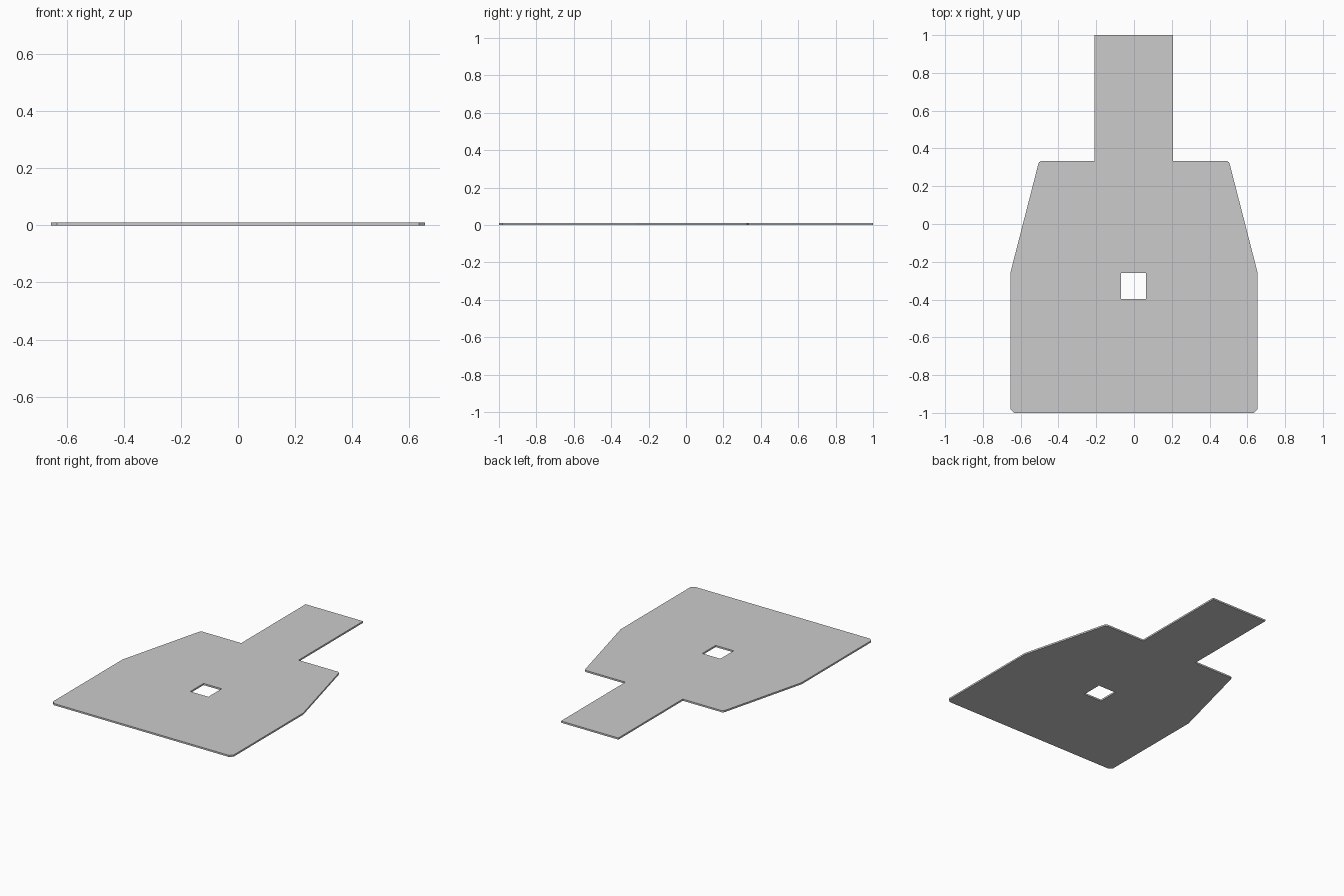
import bpy, bmesh

if "Cube" in bpy.data.objects:
    bpy.data.objects.remove(bpy.data.objects["Cube"])

THICK = 0.011


def plate(name, loops):
    """Flat plate from an outline plus optional hole loops."""
    bm = bmesh.new()
    edges = []
    for pts in loops:
        vs = [bm.verts.new((x, y, 0)) for x, y in pts]
        edges += [bm.edges.new((vs[i - 1], vs[i])) for i in range(len(vs))]
    bmesh.ops.triangle_fill(bm, edges=edges, use_beauty=True, use_dissolve=False)
    ext = bmesh.ops.extrude_face_region(bm, geom=bm.faces[:], use_keep_orig=True)
    for g in ext["geom"]:
        if isinstance(g, bmesh.types.BMVert):
            g.co.z = THICK
    bmesh.ops.recalc_face_normals(bm, faces=bm.faces[:])
    mesh = bpy.data.meshes.new(name)
    bm.to_mesh(mesh)
    bm.free()
    obj = bpy.data.objects.new(name, mesh)
    bpy.context.collection.objects.link(obj)
    return obj


def rect(x0, x1, y0, y1):
    return [(x0, y0), (x1, y0), (x1, y1), (x0, y1)]


# Wide tapered body with clipped corners and a rectangular hole
right = [(0.635, -1.0), (0.655, -0.98), (0.655, -0.26),
         (0.508, 0.312), (0.503, 0.327), (0.493, 0.333)]
outline = right + [(-x, y) for x, y in reversed(right)]
plate("body_plate", [outline, rect(-0.068, 0.063, -0.397, -0.259)])

# Narrow tab at the back
plate("back_tab", [rect(-0.21, 0.206, 0.333, 1.0)])
